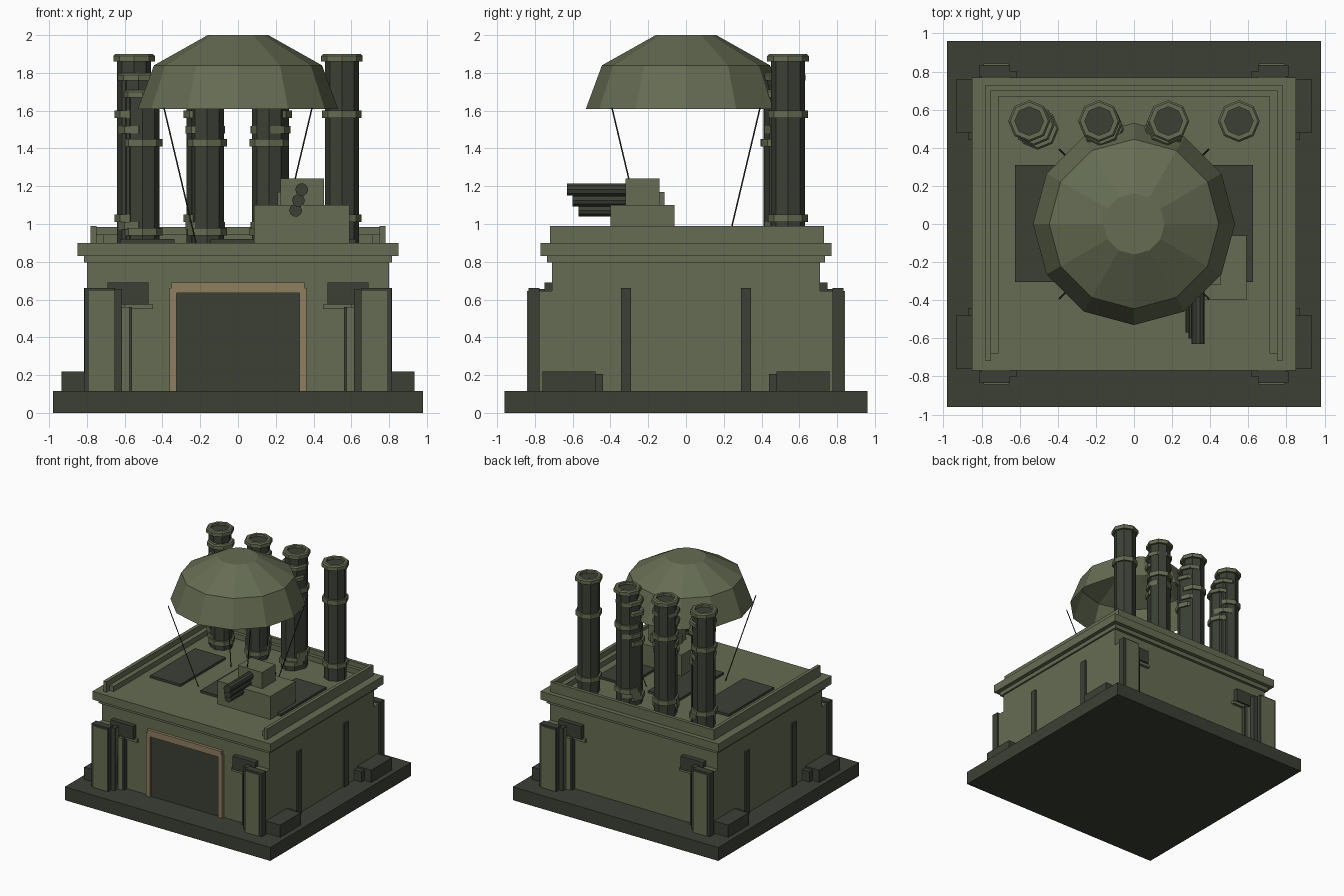
import bpy, math
from mathutils import Vector

if "Cube" in bpy.data.objects:
    bpy.data.objects.remove(bpy.data.objects["Cube"])


def material(name, rgb):
    m = bpy.data.materials.new(name)
    m.diffuse_color = (*rgb, 1)
    m.use_nodes = True
    m.node_tree.nodes["Principled BSDF"].inputs["Base Color"].default_value = m.diffuse_color
    return m


OLIVE = material("olive", (0.13, 0.15, 0.085))
DARK = material("dark_green", (0.044, 0.051, 0.036))
TAN = material("tan", (0.27, 0.21, 0.115))


def mesh(name, verts, faces, mat):
    me = bpy.data.meshes.new(name)
    me.from_pydata(verts, [], faces)
    me.materials.append(mat)
    ob = bpy.data.objects.new(name, me)
    bpy.context.collection.objects.link(ob)
    return ob


def box(name, x, y, z, mat):
    """Box from (min, max) ranges."""
    x, y, z = sorted(x), sorted(y), sorted(z)
    v = [(a, b, c) for a in x for b in y for c in z]
    f = [(0, 1, 3, 2), (4, 6, 7, 5), (0, 4, 5, 1), (2, 3, 7, 6), (0, 2, 6, 4), (1, 5, 7, 3)]
    return mesh(name, v, f, mat)


def lathe(name, profile, n, mat, at=(0, 0), cap_start=False, cap_end=False):
    """Spin an (r, z) profile around a vertical axis with n flat sides."""
    v = [(at[0] + r * math.cos(2 * math.pi * i / n), at[1] + r * math.sin(2 * math.pi * i / n), z)
         for r, z in profile for i in range(n)]
    f = [(k * n + i, k * n + (i + 1) % n, (k + 1) * n + (i + 1) % n, (k + 1) * n + i)
         for k in range(len(profile) - 1) for i in range(n)]
    if cap_start:
        f.append(tuple(reversed(range(n))))
    if cap_end:
        f.append(tuple(range((len(profile) - 1) * n, len(profile) * n)))
    return mesh(name, v, f, mat)


def rod(name, a, b, r, n, mat):
    """Straight cylinder between two points."""
    a, b = Vector(a), Vector(b)
    q = (b - a).to_track_quat('Z', 'Y')
    ob = lathe(name, [(r, 0), (r, (b - a).length)], n, mat, cap_start=True, cap_end=True)
    ob.rotation_mode = 'QUATERNION'
    ob.rotation_quaternion = q
    ob.location = a
    return ob


# Base, walls, cornice
box("base_slab", (-.98, .98), (-.96, .96), (0, .115), DARK)
box("walls", (-.8, .8), (-.71, .71), (.115, .795), OLIVE)
box("lower_cornice", (-.815, .815), (-.735, .735), (.795, .83), OLIVE)
box("upper_cornice", (-.85, .85), (-.77, .77), (.83, .9), OLIVE)

# U-shaped parapet, open at the front
for s in (-1, 1):
    box("parapet_side", (s * .75, s * .78), (-.72, .73), (.9, .99), OLIVE)
    box("parapet_side_step", (s * .71, s * .75), (-.68, .70), (.9, .945), OLIVE)
box("parapet_back", (-.75, .75), (.70, .73), (.9, .985), OLIVE)
box("parapet_back_step", (-.71, .71), (.67, .70), (.9, .945), OLIVE)

# Front gate
box("gate_panel", (-.33, .33), (-.718, -.70), (.115, .635), DARK)
for s in (-1, 1):
    box("gate_post", (s * .325, s * .362), (-.735, -.70), (.115, .66), TAN)
box("gate_lintel", (-.352, .352), (-.735, -.70), (.635, .69), TAN)

# Corner buttresses, brackets, low side blocks and side ribs
for sx in (-1, 1):
    for sy in (-1, 1):
        def corner(name, x, y, z, mat):
            box(name, [sx * a for a in x], [sy * a for a in y], z, mat)
        corner("buttress_inner", (.575, .80), (.70, .755), (.115, .56), OLIVE)
        corner("buttress_inner_post", (.56, .58), (.70, .745), (.115, .56), DARK)
        corner("buttress_middle", (.615, .80), (.70, .78), (.115, .645), OLIVE)
        corner("buttress_dark_step", (.615, .65), (.70, .80), (.115, .655), DARK)
        corner("buttress_outer", (.65, .812), (.775, .835), (.115, .66), DARK)
        corner("buttress_face", (.655, .79), (.835, .842), (.115, .645), OLIVE)
        corner("bracket", (.475, .69), (.70, .75), (.575, .69), DARK)
        corner("bracket_ledge", (.45, .60), (.70, .735), (.55, .575), OLIVE)
        corner("low_block", (.79, .935), (.48, .76), (.115, .22), DARK)
        corner("low_block_step", (.79, .87), (.44, .48), (.115, .205), DARK)
        corner("side_rib", (.79, .815), (.29, .345), (.115, .66), DARK)

# Roof panels
for x in (-.48, 0, .48):
    box("roof_panel", (x - .145, x + .145), (-.305, .31), (.9, .92), DARK)


# Chimneys: octagonal stacks with collars; some have lower stacks fused in front
def stack(x, y, top, rings):
    lathe("chimney_shaft", [(.09, .9), (.09, top - .02), (.07, top - .02)], 8, DARK, (x, y), cap_end=True)
    lathe("chimney_rim", [(.09, top - .04), (.11, top - .04), (.11, top - .01), (.1, top),
                          (.075, top), (.075, top - .02)], 8, OLIVE, (x, y))
    for z in rings:
        lathe("chimney_collar", [(.09, z - .02), (.105, z - .02), (.105, z + .02), (.09, z + .02)],
              8, OLIVE, (x, y))


for x, dx, dy in ((-.55, .045, -.04), (-.183, .02, -.04), (.18, -.015, -.035), (.55, 0, 0)):
    stack(x, .54, 1.9, (1.58, 1.03))
    if dx:
        stack(x + dx / 2, .54 + dy / 2, 1.80, (1.5, .99))
        stack(x + dx, .54 + dy, 1.71, (1.43, .96))

# Canopy and its four stays
lathe("canopy", [(.53, 1.61), (.445, 1.84), (.16, 2.0)], 12, OLIVE, cap_end=True)
for sx in (-1, 1):
    for sy in (-1, 1):
        rod("canopy_stay", (sx * .222, sy * .222, .9), (sx * .392, sy * .392, 1.615), .004, 6, DARK)

# Gun emplacement with three stacked barrels
box("gun_base", (.085, .59), (-.40, -.06), (.9, 1.10), OLIVE)
box("gun_house_step", (.21, .42), (-.26, -.115), (1.10, 1.17), OLIVE)
box("gun_house", (.225, .455), (-.32, -.14), (1.10, 1.24), OLIVE)
for i, (x, z, y) in enumerate(((.337, 1.182, -.63), (.32, 1.125, -.60), (.305, 1.072, -.57))):
    rod("gun_barrel", (x, -.28, z), (x, y, z), .034, 10, DARK)
